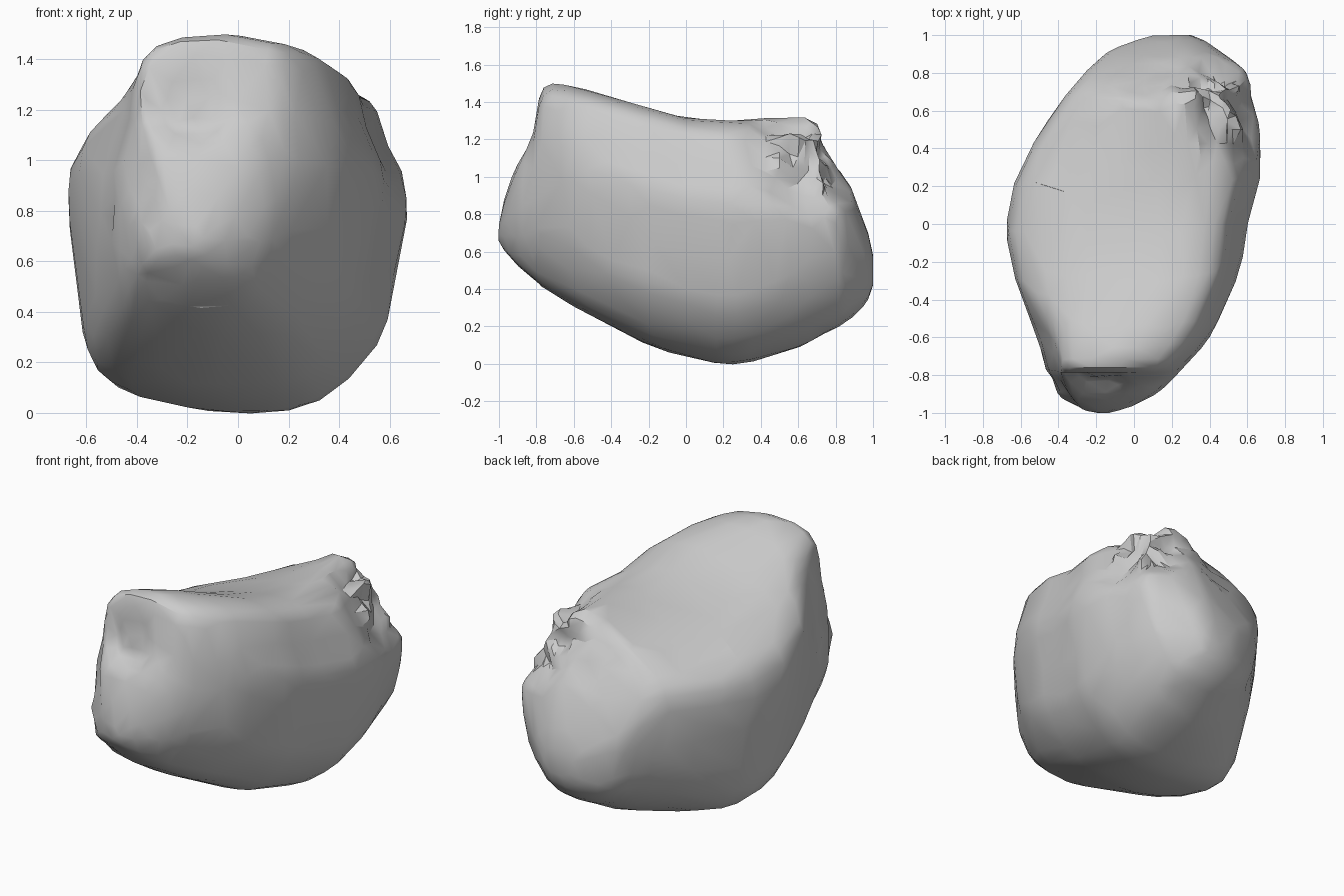
import bpy
import bmesh
import math
from mathutils import Vector, noise

cube = bpy.data.objects.get("Cube")
if cube:
    bpy.data.objects.remove(cube, do_unlink=True)

# Stations from front to back: y, left x, right x, lowest z, highest z
STATIONS = [
    (-1.0, -.27, -.14, .66, .74), (-.97, -.35, -.02, .61, .88),
    (-.9, -.42, .12, .53, 1.07), (-.82, -.47, .21, .46, 1.24),
    (-.76, -.5, .27, .41, 1.47), (-.6, -.53, .4, .31, 1.48),
    (-.4, -.6, .5, .2, 1.43), (-.2, -.65, .57, .1, 1.37),
    (0, -.67, .6, .04, 1.32), (.25, -.62, .66, 0, 1.3),
    (.5, -.49, .66, .06, 1.32), (.65, -.39, .63, .11, 1.33),
    (.75, -.31, .61, .17, 1.24), (.83, -.24, .57, .21, 1.08),
    (.91, -.14, .46, .27, .87), (.97, 0, .37, .34, .71),
    (1.0, .1, .3, .42, .58),
]

# Closed outlines at front, middle and back: across (-1 to 1), up (0 to 1)
FRONT = [
    (.1, 0), (.54, .05), (.86, .24), (.97, .44), (.98, .6), (.88, .8),
    (.68, .95), (.2, 1), (-.3, 1), (-.66, .93), (-.78, .7),
    (-.98, .38), (-.85, .09), (-.38, .01),
]
MIDDLE = [
    (.1, 0), (.52, .05), (.84, .22), (.94, .42), (1, .66), (.89, .82),
    (.79, .95), (.45, 1), (-.1, .95), (-.65, .86), (-.98, .72),
    (-.95, .36), (-.82, .11), (-.38, .02),
]
BACK = [
    (.1, 0), (.52, .06), (.84, .25), (.97, .46), (1, .66), (.88, .84),
    (.66, .96), (.3, 1), (-.12, .91), (-.55, .82), (-.96, .68),
    (-.94, .4), (-.75, .16), (-.35, .03),
]


def spline(points, steps, closed):
    """Smooth curve passing through all the given points."""
    pts = [Vector(p) for p in points]
    n = len(pts)
    out = []

    def at(i):
        return pts[i % n] if closed else pts[max(0, min(n - 1, i))]

    for i in range(n if closed else n - 1):
        a, b, c, d = (at(i + k) for k in (-1, 0, 1, 2))
        for s in range(steps):
            t = s / steps
            out.append(b + (c - a) * t / 2
                       + (a * 2 - b * 5 + c * 4 - d) * t * t / 2
                       + (b * 3 - a - c * 3 + d) * t ** 3 / 2)
    if not closed:
        out.append(pts[-1])
    return out


def ramp(value, start, end):
    return max(0, min(1, (value - start) / (end - start)))


def loft_body():
    """Skin the stations into one closed mesh, blending the outlines."""
    bm = bmesh.new()
    front, middle, back = (spline(o, 4, True) for o in (FRONT, MIDDLE, BACK))
    rings = []
    for y, left, right, low, high in spline(STATIONS, 3, False):
        mid, half = (left + right) / 2, (right - left) / 2
        ring = []
        for f, m, b in zip(front, middle, back):
            u, v = f.lerp(m, ramp(y, -.75, -.3)).lerp(b, ramp(y, .2, .6))
            ring.append(bm.verts.new(
                (mid + u * half, y, low + v * (high - low))))
        rings.append(ring)
    count = len(front)
    for a, b in zip(rings, rings[1:]):
        for i in range(count):
            j = (i + 1) % count
            bm.faces.new((a[i], a[j], b[j], b[i]))
    bm.faces.new(rings[0])
    bm.faces.new(rings[-1])
    bmesh.ops.recalc_face_normals(bm, faces=bm.faces)
    bm.normal_update()
    return bm


# Broken patches: centre, radius, depth of chipping
PATCHES = [
    (Vector((.5, .64, 1.1)), .35, .13),
    (Vector((.1, .8, 1.1)), .22, .04),
    (Vector((-.42, -.84, .72)), .3, .03),
    (Vector((-.2, -.84, 1.22)), .2, .05),
]


def weather(bm):
    """Gentle waves everywhere and angular chips in the broken patches."""
    moves = []
    for v in bm.verts:
        shift = .006 * noise.noise(v.co * 3)
        for centre, radius, depth in PATCHES:
            fade = 1 - (v.co - centre).length / radius
            if fade > 0:
                chip = noise.noise(v.co * 8 + centre)
                shift -= depth * min(1, fade * 2.5) * (.65 + .7 * chip)
        moves.append(v.normal * shift)
    for v, move in zip(bm.verts, moves):
        v.co += move


# Boulder body
bm = loft_body()
weather(bm)
bmesh.ops.triangulate(bm, faces=bm.faces)
mesh = bpy.data.meshes.new("boulder")
bm.to_mesh(mesh)
bm.free()
boulder = bpy.data.objects.new("boulder", mesh)
bpy.context.collection.objects.link(boulder)

# Reduce to irregular low-poly facets
reduce = boulder.modifiers.new("reduce", "DECIMATE")
reduce.ratio = .2

# Plain grey stone
stone = bpy.data.materials.new("grey_stone")
stone.use_nodes = True
colour = (.6, .6, .6, 1)
stone.diffuse_color = colour
stone.node_tree.nodes["Principled BSDF"].inputs["Base Color"].default_value = colour
mesh.materials.append(stone)

# Smooth faces with crisp broken edges
bpy.ops.object.select_all(action="DESELECT")
boulder.select_set(True)
bpy.context.view_layer.objects.active = boulder
bpy.ops.object.modifier_apply(modifier=reduce.name)
bpy.ops.object.shade_smooth_by_angle(angle=math.radians(32))
